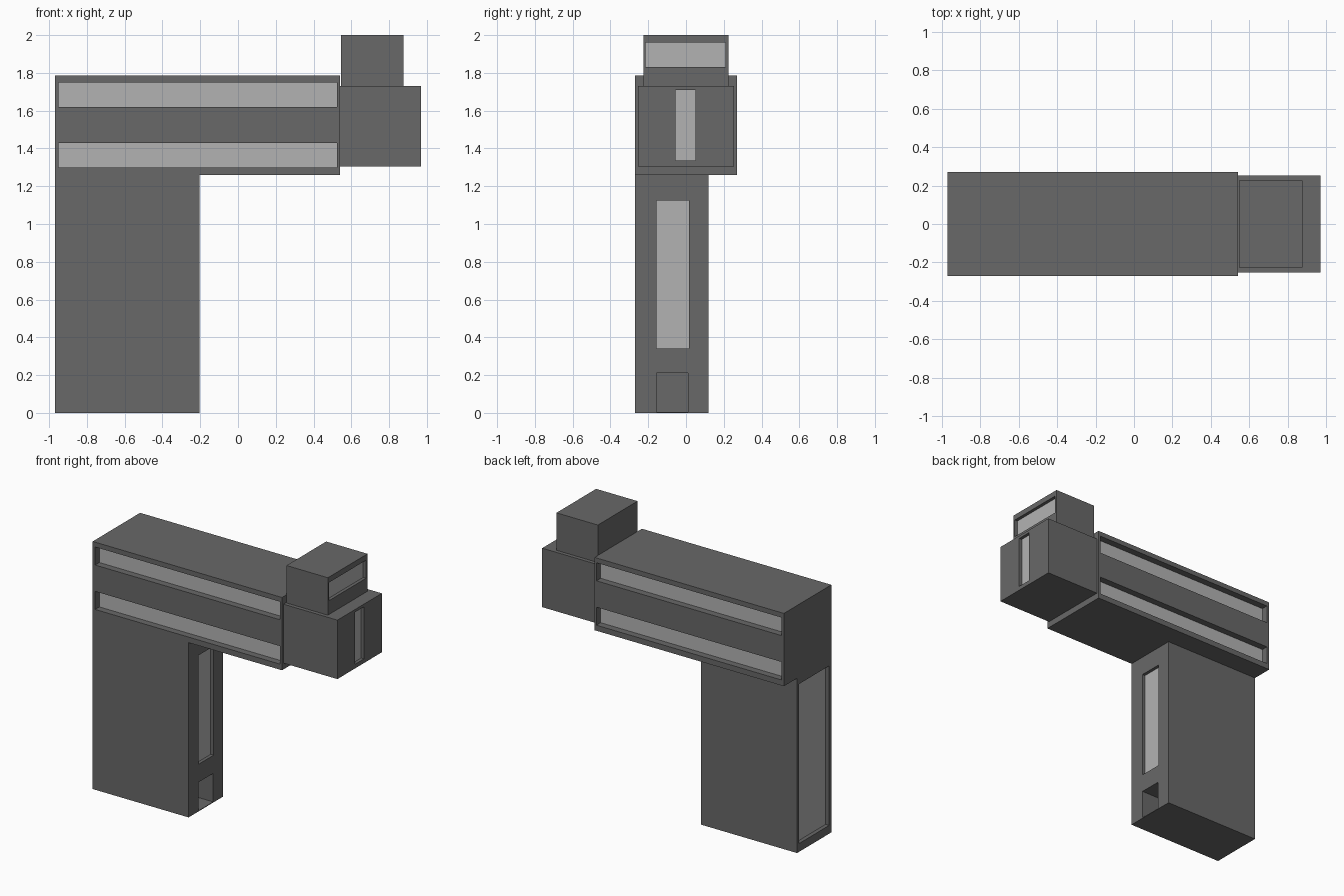
import bpy
from mathutils import Vector

if "Cube" in bpy.data.objects:
    bpy.data.objects.remove(bpy.data.objects["Cube"])


def material(name, value):
    m = bpy.data.materials.new(name)
    m.diffuse_color = (value, value, value, 1)
    m.use_nodes = True
    m.node_tree.nodes["Principled BSDF"].inputs["Base Color"].default_value = m.diffuse_color
    return m


CONCRETE = material("dark_wall", 0.14)
GLASS = material("window_glass", 0.45)


def box(name, lo, hi, mat=None):
    lo, hi = Vector(lo), Vector(hi)
    bpy.ops.mesh.primitive_cube_add(size=1, location=(lo + hi) / 2)
    ob = bpy.context.object
    ob.name = name
    ob.scale = hi - lo
    bpy.ops.object.transform_apply(location=False, rotation=False, scale=True)
    if mat:
        ob.data.materials.append(mat)
    return ob


def recess(wall, name, axis, side, face, depth, a, b, glazed=True):
    """Cut a pocket in the face at coordinate 'face' of 'wall', with a pane at its back.
    a and b are the spans along the two remaining axes."""
    def slab(label, near, far, mat=None):
        lo, hi = [a[0], b[0]], [a[1], b[1]]
        ends = sorted((face + side * near, face + side * far))
        lo.insert(axis, ends[0])
        hi.insert(axis, ends[1])
        return box(label, lo, hi, mat)

    cutter = slab(name + "_cutter", -depth, 0.05)
    cutter.hide_render = True
    cutter.hide_set(True)
    cutter.display_type = 'WIRE'
    mod = wall.modifiers.new(name, 'BOOLEAN')
    mod.operation = 'DIFFERENCE'
    mod.solver = 'EXACT'
    mod.object = cutter
    bpy.context.view_layer.objects.active = wall
    with bpy.context.temp_override(object=wall, active_object=wall):
        bpy.ops.object.modifier_apply(modifier=name)
    bpy.data.objects.remove(cutter)
    if glazed:
        slab(name, -depth - 0.004, -depth + 0.002, GLASS)


# Upper wing with two ribbon windows on each long side
wing = box("upper_wing", (-0.97, -0.27, 1.26), (0.54, 0.27, 1.785), CONCRETE)
for label, side in (("front", -1), ("back", 1)):
    for level, z in (("lower", 1.30), ("upper", 1.62)):
        recess(wing, f"{label}_{level}_window", 1, side, side * 0.27, 0.05,
               (-0.95, 0.525), (z, z + 0.13))

# Supporting tower with window, doorway and large end glazing
tower = box("tower", (-0.97, -0.27, 0), (-0.205, 0.12, 1.26), CONCRETE)
recess(tower, "tower_window", 0, 1, -0.205, 0.025, (-0.155, 0.015), (0.34, 1.125))
recess(tower, "doorway", 0, 1, -0.205, 0.15, (-0.155, 0.01), (0.005, 0.21), glazed=False)
recess(tower, "tower_end_window", 0, -1, -0.97, 0.03, (-0.245, 0.10), (0.06, 1.21))

# End block and rooftop room
end = box("end_block", (0.54, -0.253, 1.305), (0.97, 0.253, 1.73), CONCRETE)
recess(end, "end_window", 0, 1, 0.97, 0.025, (-0.055, 0.05), (1.335, 1.71))
roof = box("roof_room", (0.545, -0.226, 1.73), (0.875, 0.226, 2.0), CONCRETE)
recess(roof, "roof_room_window", 0, 1, 0.875, 0.025, (-0.215, 0.21), (1.83, 1.96))
